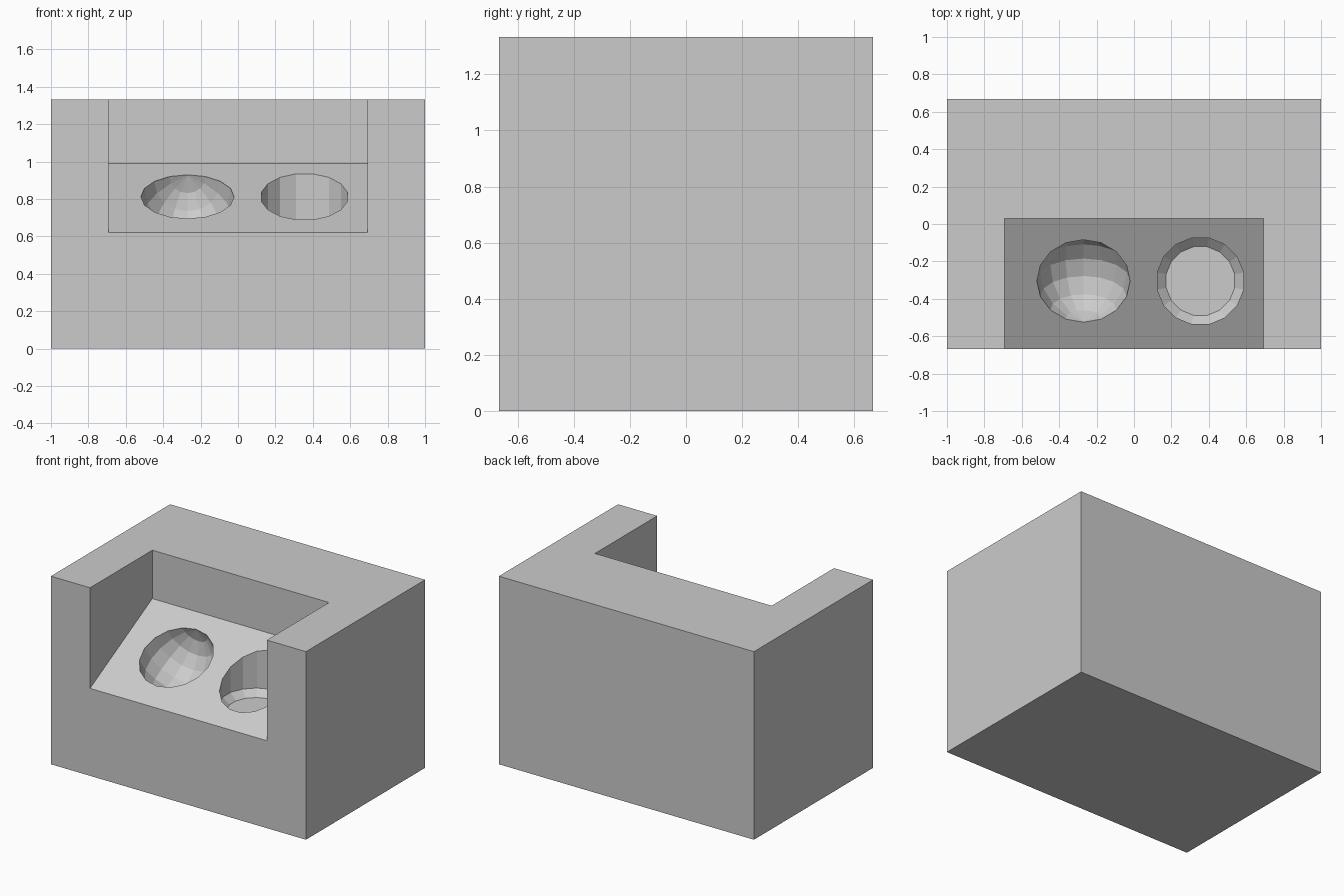
import bpy, bmesh, math
from mathutils import Matrix

if "Cube" in bpy.data.objects:
    bpy.data.objects.remove(bpy.data.objects["Cube"])

grey = bpy.data.materials.new("light_grey")
grey.diffuse_color = (0.6, 0.6, 0.6, 1)
grey.use_nodes = True
grey.node_tree.nodes["Principled BSDF"].inputs["Base Color"].default_value = grey.diffuse_color


def make_object(name, bm):
    bmesh.ops.recalc_face_normals(bm, faces=bm.faces)
    mesh = bpy.data.meshes.new(name)
    bm.to_mesh(mesh)
    bm.free()
    mesh.materials.append(grey)
    obj = bpy.data.objects.new(name, mesh)
    bpy.context.collection.objects.link(obj)
    return obj


def extrude_profile(name, yz, half_width):
    # side profile swept along x
    bm = bmesh.new()
    face = bm.faces.new([bm.verts.new((-half_width, y, z)) for y, z in yz])
    new = bmesh.ops.extrude_face_region(bm, geom=[face])["geom"]
    verts = [v for v in new if isinstance(v, bmesh.types.BMVert)]
    bmesh.ops.translate(bm, verts=verts, vec=(2 * half_width, 0, 0))
    return make_object(name, bm)


def stacked_rings(name, center, profile, sides):
    # closed turned solid from (radius, height) pairs
    bm = bmesh.new()
    rings = []
    for r, z in profile:
        angles = [2 * math.pi * (i + 0.5) / sides for i in range(sides)]
        rings.append([bm.verts.new((center[0] + r * math.cos(a),
                                    center[1] + r * math.sin(a), z)) for a in angles])
    for low, high in zip(rings, rings[1:]):
        for i in range(sides):
            j = (i + 1) % sides
            bm.faces.new((low[i], low[j], high[j], high[i]))
    bm.faces.new(rings[0])
    bm.faces.new(rings[-1])
    return make_object(name, bm)


# Main block
D, H = 0.667, 1.333
block = extrude_profile("block", [(-D, 0), (D, 0), (D, H), (-D, H)], 1.0)

# Open recess with a sloping floor
FRONT_Z, BACK_Y, BACK_Z = 0.62, 0.03, 0.99
slope = (BACK_Z - FRONT_Z) / (BACK_Y + D)
recess = extrude_profile("recess_cutter", [
    (-D - 0.2, FRONT_Z - 0.2 * slope), (BACK_Y, BACK_Z),
    (BACK_Y, H + 0.2), (-D - 0.2, H + 0.2)], 0.693)

# Round bowl, its axis lying along the slope
bowl_y = -0.302
bowl_z = FRONT_Z + (bowl_y + D) * slope - 0.006
tilt = math.atan(slope) - math.pi / 2
bm = bmesh.new()
bmesh.ops.create_uvsphere(
    bm, u_segments=16, v_segments=8, radius=0.25,
    matrix=Matrix.Translation((-0.27, bowl_y, bowl_z)) @ Matrix.Rotation(tilt, 4, "X"))
bowl = make_object("bowl_cutter", bm)

# Upright cup hole with a chamfered bottom
cup = stacked_rings("cup_cutter", (0.355, -0.305),
                    [(0.187, 0.61), (0.235, 0.655), (0.235, 1.2)], 16)

# Cut the shapes from the block, then drop the cutters
cutters = [recess, bowl, cup]
for cutter in cutters:
    cutter.hide_render = True
    mod = block.modifiers.new(cutter.name, "BOOLEAN")
    mod.operation = "DIFFERENCE"
    mod.solver = "EXACT"
    mod.object = cutter
depsgraph = bpy.context.evaluated_depsgraph_get()
result = bpy.data.meshes.new_from_object(block.evaluated_get(depsgraph))
block.modifiers.clear()
block.data = result
for cutter in cutters:
    bpy.data.objects.remove(cutter)
